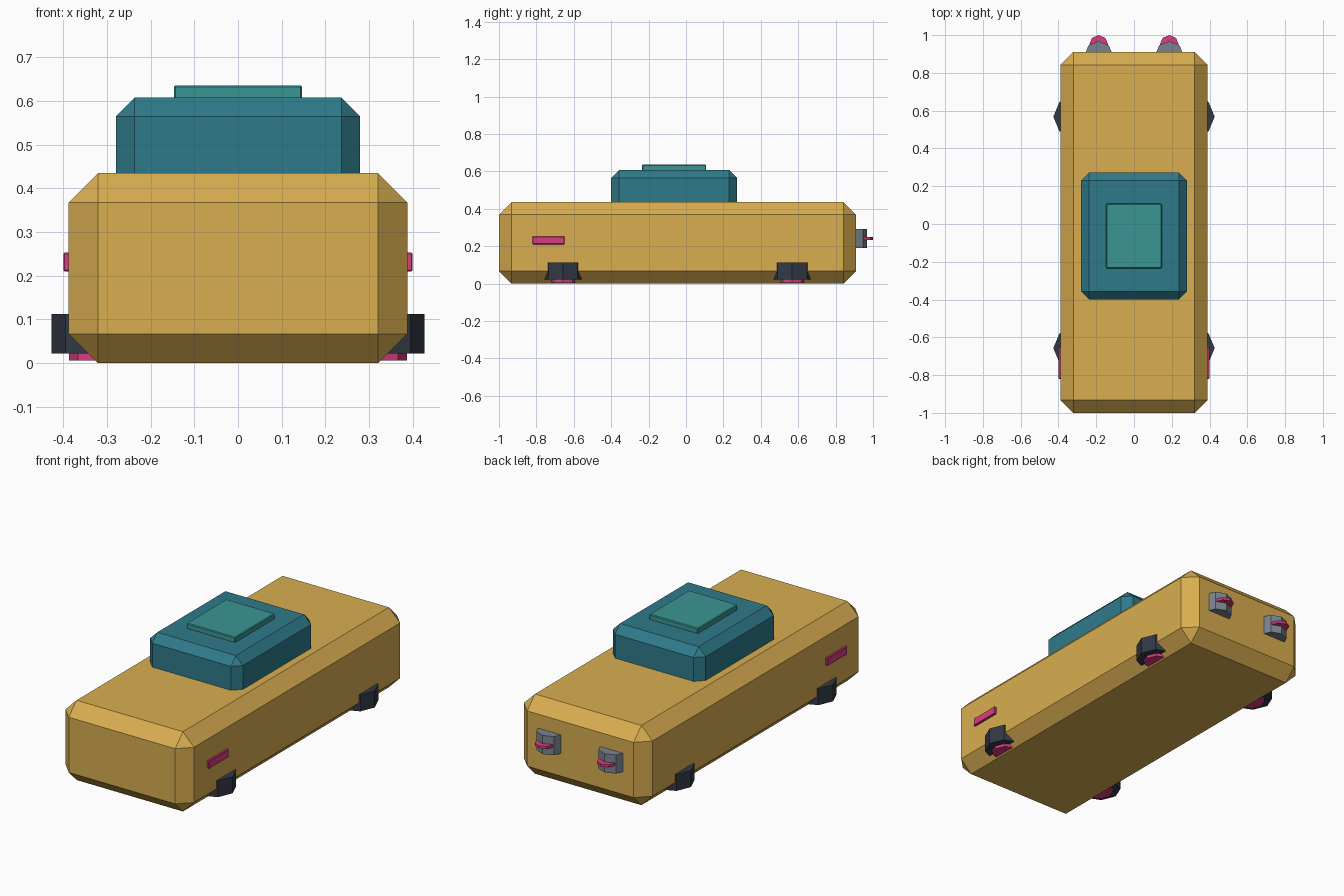
import bpy
import bmesh
from mathutils import Vector

default = bpy.data.objects.get("Cube")
if default:
    bpy.data.objects.remove(default, do_unlink=True)


def material(name, rgb):
    m = bpy.data.materials.new(name)
    m.use_nodes = True
    colour = (*rgb, 1.0)
    m.diffuse_color = colour
    m.node_tree.nodes["Principled BSDF"].inputs["Base Color"].default_value = colour
    return m


gold = material("gold", (0.69, 0.42, 0.08))
teal = material("teal", (0.028, 0.195, 0.255))
sea_green = material("sea green", (0.042, 0.30, 0.295))
charcoal = material("charcoal", (0.032, 0.042, 0.06))
grey = material("grey", (0.19, 0.23, 0.27))
pink = material("pink", (0.70, 0.045, 0.22))


def finish(bm, name, mat):
    mesh = bpy.data.meshes.new(name)
    bm.to_mesh(mesh)
    bm.free()
    mesh.materials.append(mat)
    ob = bpy.data.objects.new(name, mesh)
    bpy.context.collection.objects.link(ob)
    return ob


def box(name, low, high, mat, chamfer):
    """Chamfered box between two opposite corners."""
    low, high = Vector(low), Vector(high)
    bm = bmesh.new()
    bmesh.ops.create_cube(bm, size=1)
    bmesh.ops.scale(bm, vec=high - low, verts=bm.verts)
    bmesh.ops.translate(bm, vec=(low + high) / 2, verts=bm.verts)
    bmesh.ops.bevel(bm, geom=bm.edges[:], offset=chamfer, segments=1,
                    profile=0.5, affect='EDGES')
    return finish(bm, name, mat)


def octagon(name, x, y, z_low, z_high, radius, mat):
    """Upright eight-sided prism with points along x and y."""
    bm = bmesh.new()
    bmesh.ops.create_cone(bm, cap_ends=True, segments=8, radius1=radius,
                          radius2=radius, depth=z_high - z_low)
    bmesh.ops.translate(bm, vec=(x, y, (z_low + z_high) / 2), verts=bm.verts)
    return finish(bm, name, mat)


# Hull, cabin and roof hatch
box("hull", (-0.388, -1.0, 0.0), (0.388, 0.91, 0.435), gold, 0.067)
box("cabin", (-0.28, -0.40, 0.36), (0.28, 0.273, 0.608), teal, 0.043)
box("roof_hatch", (-0.147, -0.235, 0.59), (0.147, 0.108, 0.636), sea_green, 0.004)

for side, s in (("left", 1), ("right", -1)):
    # Side marker strips
    xs = sorted((s * 0.37, s * 0.40))
    box(side + "_marker", (xs[0], -0.82, 0.21), (xs[1], -0.65, 0.253), pink, 0.003)

    # Lift pods with glowing discs underneath
    for end, y in (("front", -0.657), ("rear", 0.568)):
        octagon(f"{end}_{side}_lift_pod", s * 0.317, y, 0.022, 0.112, 0.11, charcoal)
        octagon(f"{end}_{side}_lift_glow", s * 0.317, y, 0.006, 0.03, 0.07, pink)

    # Rear thrusters with a glowing disc
    octagon(side + "_thruster", s * 0.187, 0.892, 0.19, 0.292, 0.076, grey)
    octagon(side + "_thruster_glow", s * 0.187, 0.95, 0.234, 0.248, 0.05, pink)
